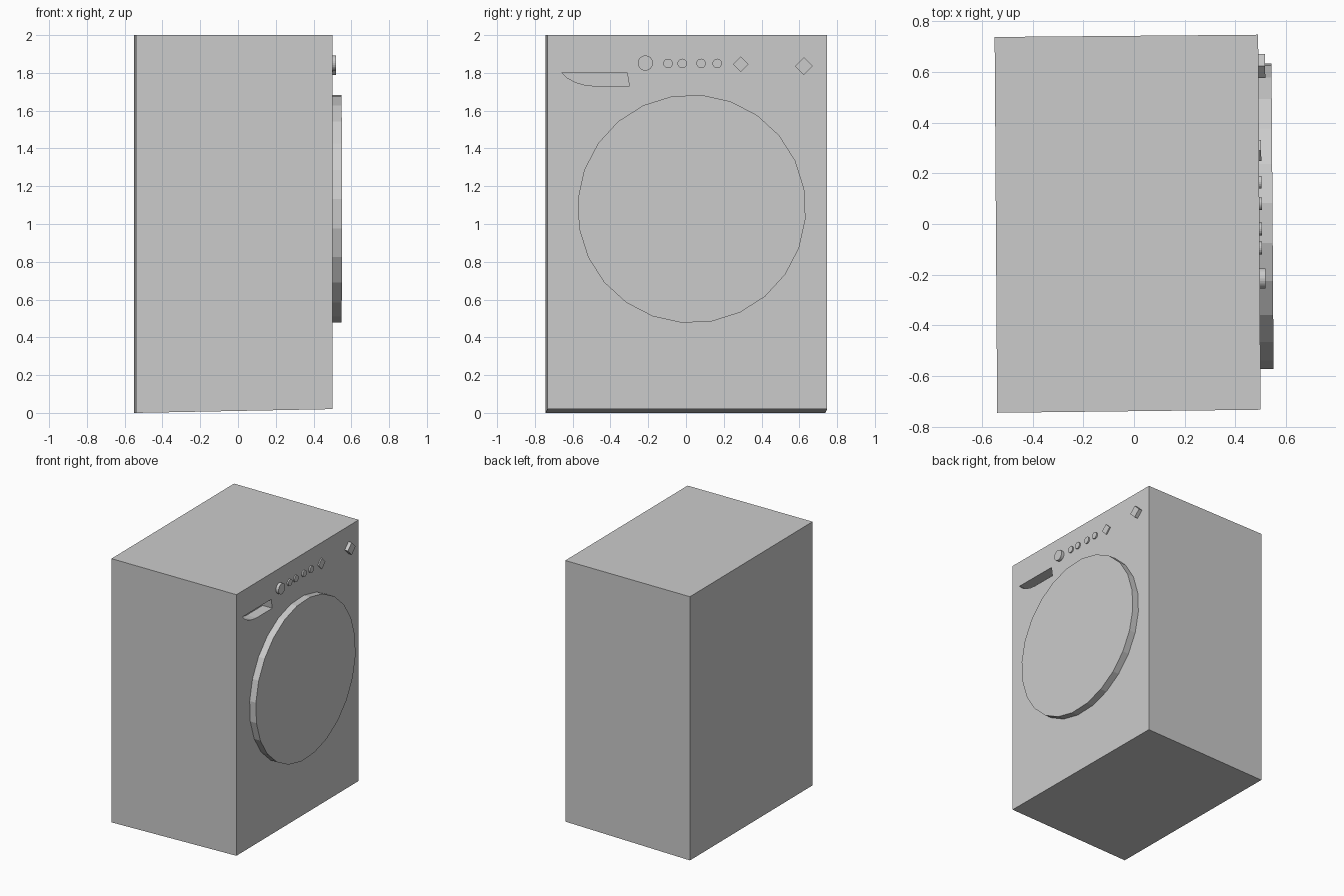
import bpy
import bmesh
from math import sin, cos, radians

if "Cube" in bpy.data.objects:
    bpy.data.objects.remove(bpy.data.objects["Cube"], do_unlink=True)

# Single flat colour
grey = bpy.data.materials.new("light grey enamel")
grey.use_nodes = True
colour = (0.6, 0.6, 0.6, 1.0)
grey.diffuse_color = colour
grey.node_tree.nodes["Principled BSDF"].inputs["Base Color"].default_value = colour


def panel_x(y):
    """Front panel plane, turned very slightly about z."""
    return 0.5 - 0.0068 * (y + 0.73)


def loft(name, lower, upper):
    """Closed solid between two matching outlines."""
    bm = bmesh.new()
    a = [bm.verts.new(p) for p in lower]
    b = [bm.verts.new(p) for p in upper]
    n = len(a)
    bm.faces.new(a[::-1])
    bm.faces.new(b)
    for i in range(n):
        j = (i + 1) % n
        bm.faces.new((a[i], a[j], b[j], b[i]))
    bmesh.ops.recalc_face_normals(bm, faces=bm.faces)
    mesh = bpy.data.meshes.new(name)
    bm.to_mesh(mesh)
    bm.free()
    mesh.materials.append(grey)
    obj = bpy.data.objects.new(name, mesh)
    bpy.context.collection.objects.link(obj)
    return obj


def on_panel(name, outline, back, front):
    """Extrude a (y, z) outline along x, measured from the panel."""
    return loft(name,
                [(panel_x(y) + back, y, z) for y, z in outline],
                [(panel_x(y) + front, y, z) for y, z in outline])


def ring(y, z, radius, sides, phase=0):
    angles = [radians(phase + 360 * i / sides) for i in range(sides)]
    return [(y + radius * cos(a), z + radius * sin(a)) for a in angles]


# Cabinet: slightly skewed box with a sloping underside
plan = [(-0.54, -0.745), (0.5, -0.733), (0.49, 0.747), (-0.55, 0.738)]
cabinet = loft("cabinet",
               [(x, y, 0.02 if x > 0 else 0.0) for x, y in plan],
               [(x, y, 2.0) for x, y in plan])

# Drawer grip recess cut into the panel
grip = [(-0.66, 1.803), (-0.63, 1.775), (-0.585, 1.75), (-0.54, 1.737),
        (-0.49, 1.731), (-0.3, 1.731), (-0.312, 1.803)]
cutter = on_panel("grip_cutter", grip, -0.08, 0.05)
cutter.hide_render = True
cut = cabinet.modifiers.new("grip recess", "BOOLEAN")
cut.operation = "DIFFERENCE"
cut.solver = "EXACT"
cut.object = cutter
bpy.context.view_layer.objects.active = cabinet
bpy.ops.object.modifier_apply(modifier=cut.name)
bpy.data.objects.remove(cutter, do_unlink=True)

# Door disc
on_panel("door", ring(0.03, 1.08, 0.605, 24, 10), -0.01, 0.052)

# Control knob and row of push buttons
on_panel("control_knob", ring(-0.215, 1.852, 0.04, 24), -0.01, 0.022)
for i, y in enumerate((-0.095, -0.02, 0.08, 0.165)):
    on_panel(f"push_button_{i + 1}", ring(y, 1.85, 0.025, 20), -0.01, 0.01)

# Diamond switches
on_panel("small_diamond_switch", ring(0.29, 1.845, 0.041, 4), -0.01, 0.009)
on_panel("large_diamond_switch", ring(0.624, 1.836, 0.047, 4), -0.01, 0.027)
